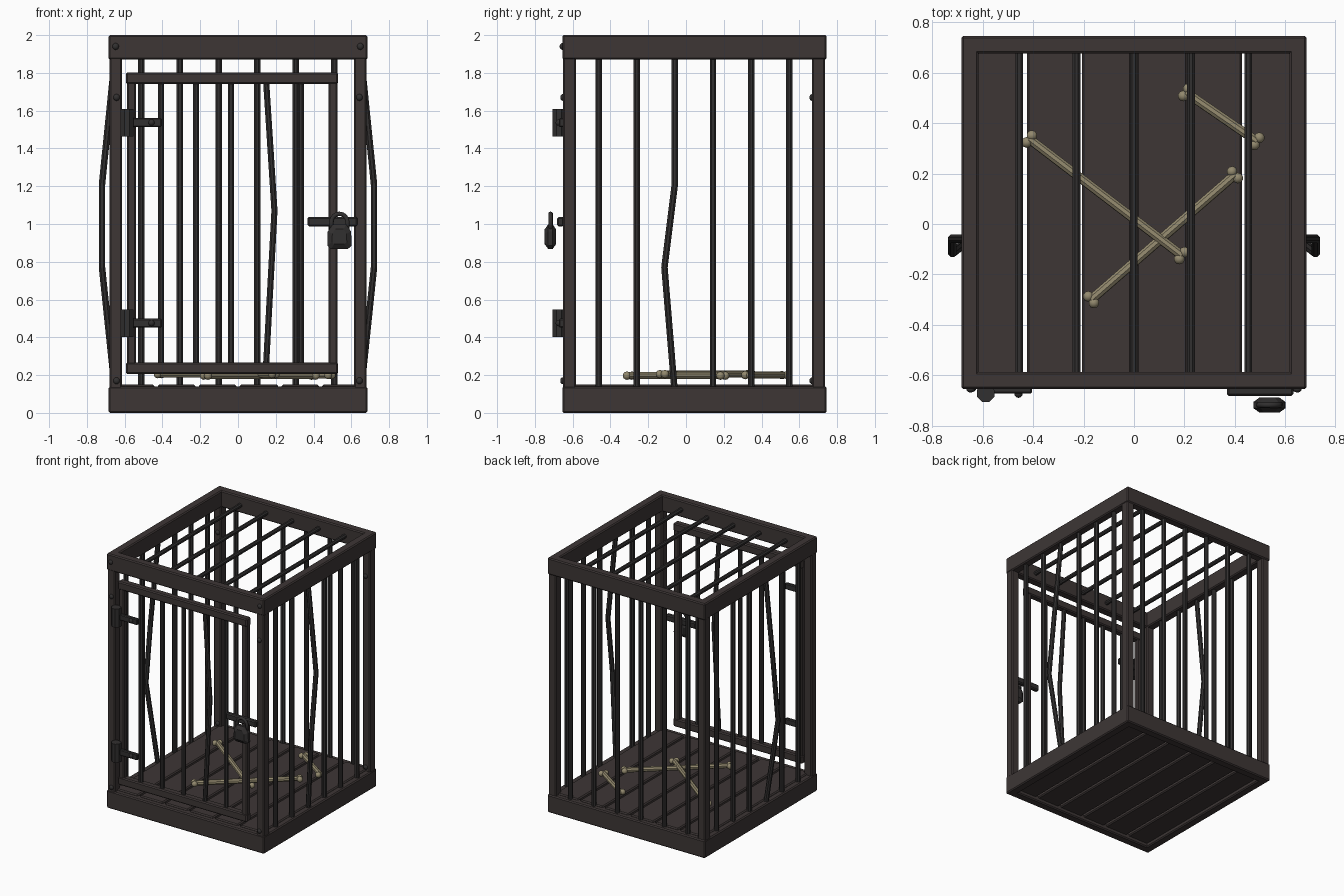
import bpy, bmesh, math
from mathutils import Vector, Matrix

if "Cube" in bpy.data.objects:
    bpy.data.objects.remove(bpy.data.objects["Cube"])


def material(name, rgb):
    m = bpy.data.materials.new(name)
    m.diffuse_color = (*rgb, 1)
    m.use_nodes = True
    m.node_tree.nodes["Principled BSDF"].inputs["Base Color"].default_value = m.diffuse_color
    return m


IRON = material("dark_brown_iron", (0.047, 0.037, 0.036))
BAR = material("dark_grey_bar", (0.031, 0.029, 0.029))
BONE = material("old_bone", (0.29, 0.25, 0.155))


def finish(bm, name, mat, bevel=0.0, smooth=False):
    bmesh.ops.recalc_face_normals(bm, faces=bm.faces[:])
    me = bpy.data.meshes.new(name)
    bm.to_mesh(me)
    bm.free()
    me.materials.append(mat)
    ob = bpy.data.objects.new(name, me)
    bpy.context.collection.objects.link(ob)
    if bevel:
        mod = ob.modifiers.new("bevel", "BEVEL")
        mod.width, mod.segments = bevel, 1
    if smooth:
        for p in me.polygons:
            p.use_smooth = True
    return ob


def box(name, x, y, z, mat=IRON, bevel=0.008):
    bm = bmesh.new()
    size = [b - a for a, b in (x, y, z)]
    mid = [(a + b) / 2 for a, b in (x, y, z)]
    bmesh.ops.create_cube(bm, size=1, matrix=Matrix.Translation(mid) @ Matrix.Diagonal((*size, 1)))
    return finish(bm, name, mat, bevel)


def tube(name, pts, r, mat=BAR, sides=8, smooth=False):
    """Round bar swept along a path."""
    bm = bmesh.new()
    pts = [Vector(p) for p in pts]
    rings = []
    ref = None
    for i, p in enumerate(pts):
        d = (pts[min(i + 1, len(pts) - 1)] - pts[max(i - 1, 0)]).normalized()
        if ref is None:
            ref = d.orthogonal().normalized()
        u = (ref - d * ref.dot(d)).normalized()
        v = d.cross(u)
        ref = u
        angs = [(k + 0.5) * 2 * math.pi / sides for k in range(sides)]
        rings.append([bm.verts.new(p + r * (u * math.cos(a) + v * math.sin(a))) for a in angs])
    for a, b in zip(rings, rings[1:]):
        for k in range(sides):
            n = (k + 1) % sides
            bm.faces.new((a[k], a[n], b[n], b[k]))
    bm.faces.new(rings[0])
    bm.faces.new(rings[-1])
    return finish(bm, name, mat, 0, smooth)


def ball(name, p, scale, mat, u=10, v=7):
    bm = bmesh.new()
    bmesh.ops.create_uvsphere(bm, u_segments=u, v_segments=v, radius=1,
                              matrix=Matrix.Translation(p) @ Matrix.Diagonal((*scale, 1)))
    return finish(bm, name, mat, 0, True)


X, Y0, Y1 = 0.685, -0.655, 0.745   # outer frame
T = 0.068                          # frame thickness

# Top and bottom frames
for tag, z in (("bottom", (0.0, 0.14)), ("top", (1.87, 2.0))):
    box(tag + "_front_beam", (-X, X), (Y0, Y0 + T), z)
    box(tag + "_back_beam", (-X, X), (Y1 - T, Y1), z)
    for s, side in ((-1, "left"), (1, "right")):
        box(f"{tag}_{side}_beam", sorted((s * X, s * (X - T))), (Y0 + 0.03, Y1 - 0.03), z)

# Corner posts with round studs
for s, side in ((-1, "left"), (1, "right")):
    for end, y in (("front", Y0 + 0.003), ("back", Y1 - 0.078)):
        box(f"{end}_{side}_post", sorted((s * (X - 0.004), s * (X - 0.07))), (y, y + 0.07), (0.12, 1.89))
        for z in (0.17, 1.67):
            ball("post_stud", (s * 0.643, y, z), (0.018, 0.014, 0.018), BAR)
    ball("beam_stud", (s * 0.648, Y0, 1.94), (0.018, 0.014, 0.018), BAR)

# Floor planks with narrow gaps
edges = [-0.65, -0.433, -0.216, 0.0, 0.222, 0.437, 0.65]
for a, b in zip(edges, edges[1:]):
    box("floor_plank", (a + 0.009, b - 0.009), (Y0 + 0.04, Y1 - 0.04), (0.03, 0.15))

# Roof bars
for i in range(5):
    x = -0.455 + 0.227 * i
    tube("roof_bar", [(x, Y0 + 0.04, 1.93), (x, Y1 - 0.04, 1.93)], 0.017)

# Side and back bars, the third side bar bent outward
for i in range(6):
    y = -0.463 + 0.202 * i
    for s in (-1, 1):
        path = [(s * 0.65, y, 0.1), (s * 0.65, y, 1.9)]
        if i == 2:
            path[1:1] = [(s * 0.72, y - 0.055, 0.77), (s * 0.72, y, 1.21)]
        tube("side_bar", path, 0.0185)
    x = -0.512 + 0.2045 * i
    tube("back_bar", [(x, Y1 - 0.04, 0.1), (x, Y1 - 0.04, 1.9)], 0.0185)

# Door frame and bars, the fourth bar bent
DY = (-0.65, -0.595)
box("door_top_rail", (-0.593, 0.53), DY, (1.74, 1.803))
box("door_bottom_rail", (-0.593, 0.53), DY, (0.205, 0.268))
for x in (-0.588, 0.48):
    box("door_stile", (x, x + 0.048), (DY[0] + 0.004, DY[1] - 0.004), (0.23, 1.78))
for i in range(5):
    x = -0.407 + 0.185 * i
    path = [(x, -0.622, 0.24), (x, -0.622, 1.77)]
    if i == 3:
        path.insert(1, (0.193, -0.622, 1.07))
    tube("door_bar", path, 0.0175)

# Hinges
for z in (0.475, 1.537):
    tube("hinge_barrel", [(-0.588, -0.672, z - 0.073), (-0.588, -0.672, z + 0.073)], 0.037, BAR)
    box("hinge_strap", (-0.57, -0.405), (-0.673, -0.645), (z - 0.024, z + 0.024), BAR, 0.006)
    ball("hinge_stud", (-0.458, -0.673, z), (0.017, 0.017, 0.017), BAR)

# Latch bar and padlock
box("latch_bar", (0.368, 0.632), (-0.682, -0.645), (0.988, 1.038), BAR, 0.008)
bm = bmesh.new()
rings = []
for dy, inset in ((-0.03, 0.025), (-0.012, 0.0), (0.012, 0.0), (0.03, 0.025)):
    ring = []
    for x, z in ((-0.045, 0.868), (0.045, 0.868), (0.064, 0.885), (0.062, 0.96),
                 (0.035, 0.998), (-0.035, 0.998), (-0.062, 0.96), (-0.064, 0.885)):
        k = 1 - inset / 0.064
        ring.append(bm.verts.new((0.537 + x * k, -0.718 + dy, 0.932 + (z - 0.932) * k)))
    rings.append(ring)
for a, b in zip(rings, rings[1:]):
    for k in range(8):
        bm.faces.new((a[k], a[(k + 1) % 8], b[(k + 1) % 8], b[k]))
bm.faces.new(rings[0])
bm.faces.new(rings[-1])
finish(bm, "padlock_body", BAR)
arc = [(0.537 + 0.042 * math.cos(t * math.pi / 8), -0.717, 1.012 + 0.042 * math.sin(t * math.pi / 8))
       for t in range(9)]
tube("padlock_shackle", [(0.579, -0.717, 0.97)] + arc + [(0.495, -0.717, 0.97)], 0.012, BAR, 8, True)

# Bones on the floor
for a, b, z in (((-0.415, 0.337), (0.19, -0.125), 0.205),
                ((-0.17, -0.3), (0.4, 0.195), 0.197),
                ((0.205, 0.522), (0.487, 0.328), 0.2)):
    a, b = Vector((*a, z)), Vector((*b, z))
    d = (b - a).normalized()
    n = Vector((-d.y, d.x, 0))
    tube("bone_shaft", [a, a.lerp(b, 0.12), a.lerp(b, 0.88), b], 0.019, BONE, 8)
    for p in (a, b):
        for s in (-1, 1):
            ball("bone_knob", p + n * 0.017 * s, (0.022, 0.022, 0.022), BONE)
